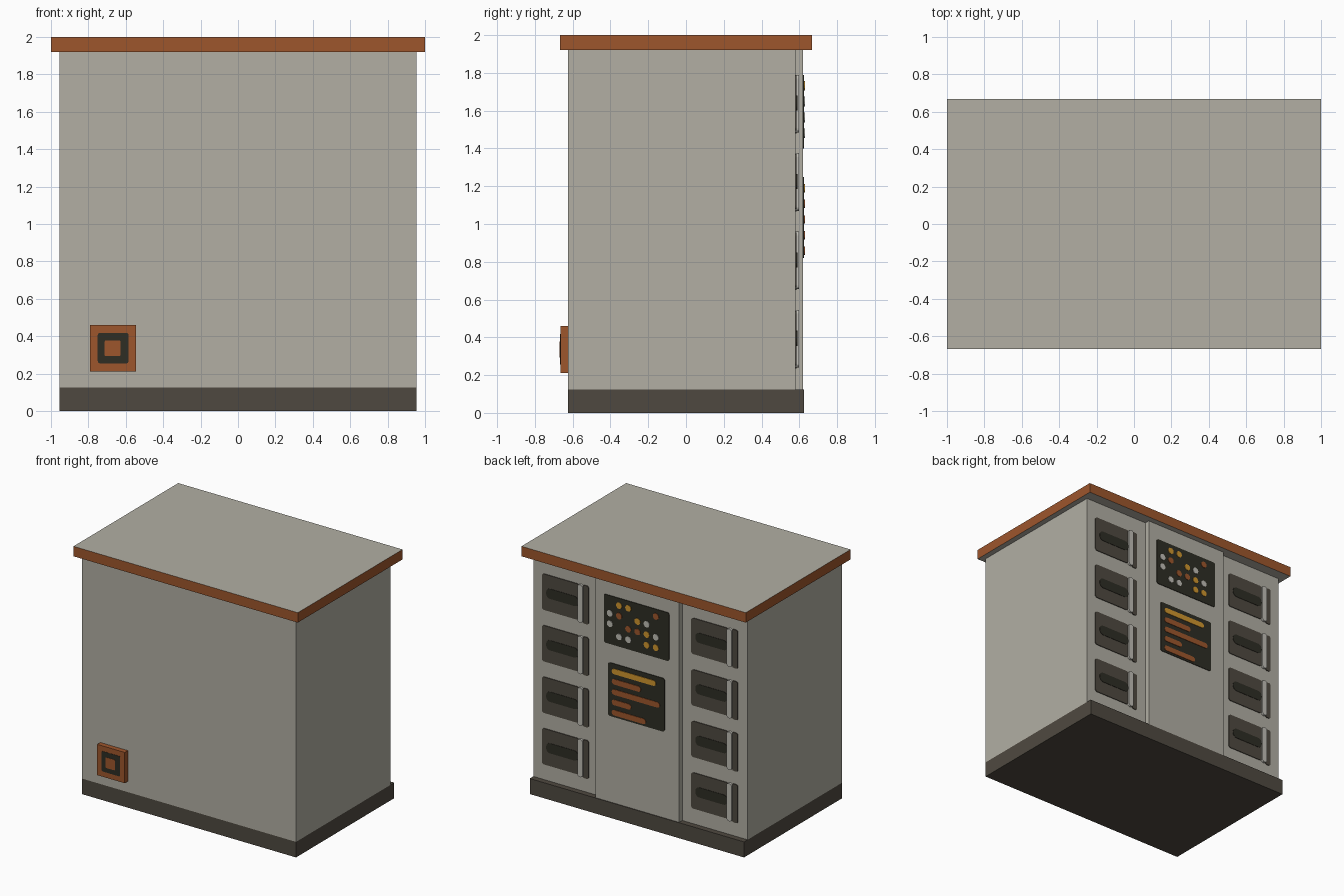
import bpy, bmesh, math

if "Cube" in bpy.data.objects:
    bpy.data.objects.remove(bpy.data.objects["Cube"])

def mat(name, r, g, b):
    m = bpy.data.materials.new(name)
    lin = lambda c: ((c / 255 + 0.055) / 1.055) ** 2.4 if c > 10 else c / 255 / 12.92
    m.diffuse_color = (lin(r), lin(g), lin(b), 1)
    m.use_nodes = True
    m.node_tree.nodes["Principled BSDF"].inputs["Base Color"].default_value = m.diffuse_color
    return m

GREY = mat("warm_grey", 178, 175, 164)
BROWN = mat("dark_brown", 79, 73, 64)
BLACK = mat("near_black", 46, 45, 36)
RUST = mat("rust_orange", 158, 86, 44)
AMBER = mat("amber", 208, 150, 46)
PALE = mat("pale_grey", 192, 190, 182)

def finish(name, bm, *mats):
    bmesh.ops.recalc_face_normals(bm, faces=bm.faces)
    me = bpy.data.meshes.new(name)
    bm.to_mesh(me)
    bm.free()
    for m in mats:
        me.materials.append(m)
    ob = bpy.data.objects.new(name, me)
    bpy.context.collection.objects.link(ob)
    return ob

def box(name, x0, x1, y0, y1, z0, z1, *mats):
    bm = bmesh.new()
    bmesh.ops.create_cube(bm, size=1)
    for v in bm.verts:
        v.co = (x1 if v.co.x > 0 else x0, y1 if v.co.y > 0 else y0, z1 if v.co.z > 0 else z0)
    return finish(name, bm, *mats)

def plate(name, x0, x1, z0, z1, y, thick, r, m, seg=4):
    """Rounded plate facing the y direction given by the sign of thick."""
    bm = bmesh.new()
    corners = [(x1 - r, z1 - r, 0), (x0 + r, z1 - r, 90), (x0 + r, z0 + r, 180), (x1 - r, z0 + r, 270)]
    vs = []
    for cx, cz, a in corners:
        for i in range(seg + 1):
            t = math.radians(a + 90 * i / seg)
            vs.append(bm.verts.new((cx + r * math.cos(t), y, cz + r * math.sin(t))))
    bmesh.ops.remove_doubles(bm, verts=vs, dist=0.0005)
    f = bm.faces.new([v for v in vs if v.is_valid])
    ext = bmesh.ops.extrude_face_region(bm, geom=[f])
    for v in ext["geom"]:
        if isinstance(v, bmesh.types.BMVert):
            v.co.y += thick
    return finish(name, bm, m)

# Cabinet: plinth, body and raised middle panel on the back
box("plinth", -0.955, 0.955, -0.625, 0.625, 0, 0.125, BROWN)
box("body", -0.955, 0.955, -0.625, 0.58, 0.125, 1.92, GREY)
box("middle_panel", -0.373, 0.373, 0.58, 0.62, 0.125, 1.92, GREY)

# Top slab: grey faces above and below, rust edge band
top = box("top_slab", -1, 1, -0.667, 0.667, 1.92, 2, GREY, RUST)
for p in top.data.polygons:
    p.material_index = 0 if abs(p.normal.z) > 0.5 else 1

# Square badge on the front
box("badge_frame", -0.79, -0.545, -0.665, -0.625, 0.212, 0.46, RUST)
plate("badge_inset", -0.75, -0.585, 0.255, 0.418, -0.665, -0.002, 0.012, BLACK)
plate("badge_centre", -0.713, -0.628, 0.293, 0.378, -0.667, -0.002, 0.008, RUST)

# Two columns of four bays with slot and handle
for side, cx in (("left", 0.665), ("right", -0.665)):
    for i in range(4):
        z = 1.64 - 0.415 * i
        n = f"{side}_bay_{i + 1}"
        plate(n + "_plate", cx - 0.12, cx + 0.21, z - 0.145, z + 0.145, 0.58, 0.006, 0.02, BROWN)
        plate(n + "_slot", cx - 0.115, cx + 0.17, z - 0.04, z + 0.04, 0.586, 0.003, 0.035, BLACK)
        plate(n + "_handle_backing", cx - 0.205, cx - 0.155, z - 0.16, z + 0.15, 0.58, 0.006, 0.015, BROWN)
        plate(n + "_handle", cx - 0.16, cx - 0.115, z - 0.155, z + 0.15, 0.58, 0.018, 0.02, PALE)

# Upper screen with a grid of indicator lamps
F = 0.62
plate("lamp_screen", -0.285, 0.295, 1.40, 1.79, F, 0.005, 0.015, BLACK)
lamp = {"Y": AMBER, "O": RUST, "W": PALE}
for r, row in enumerate((".YY..O", "WO.YW.", "W.OOYW", ".WW.YY")):
    for c, k in enumerate(row):
        if k in lamp:
            x, z, s = 0.24 - 0.082 * c, 1.732 - 0.084 * r, 0.026
            plate(f"lamp_{r}_{c}", x - s, x + s, z - s, z + s, F + 0.005, 0.004, s, lamp[k], 3)

# Lower screen with status bars
plate("bar_screen", -0.245, 0.257, 0.82, 1.25, F, 0.005, 0.015, BLACK)
for i, end in enumerate((-0.17, -0.036, -0.205, 0.05, -0.08)):
    z = 1.19 - 0.083 * i
    plate(f"status_bar_{i + 1}", end, 0.222, z - 0.022, z + 0.022, F + 0.005, 0.004, 0.021,
          AMBER if i == 0 else RUST)
